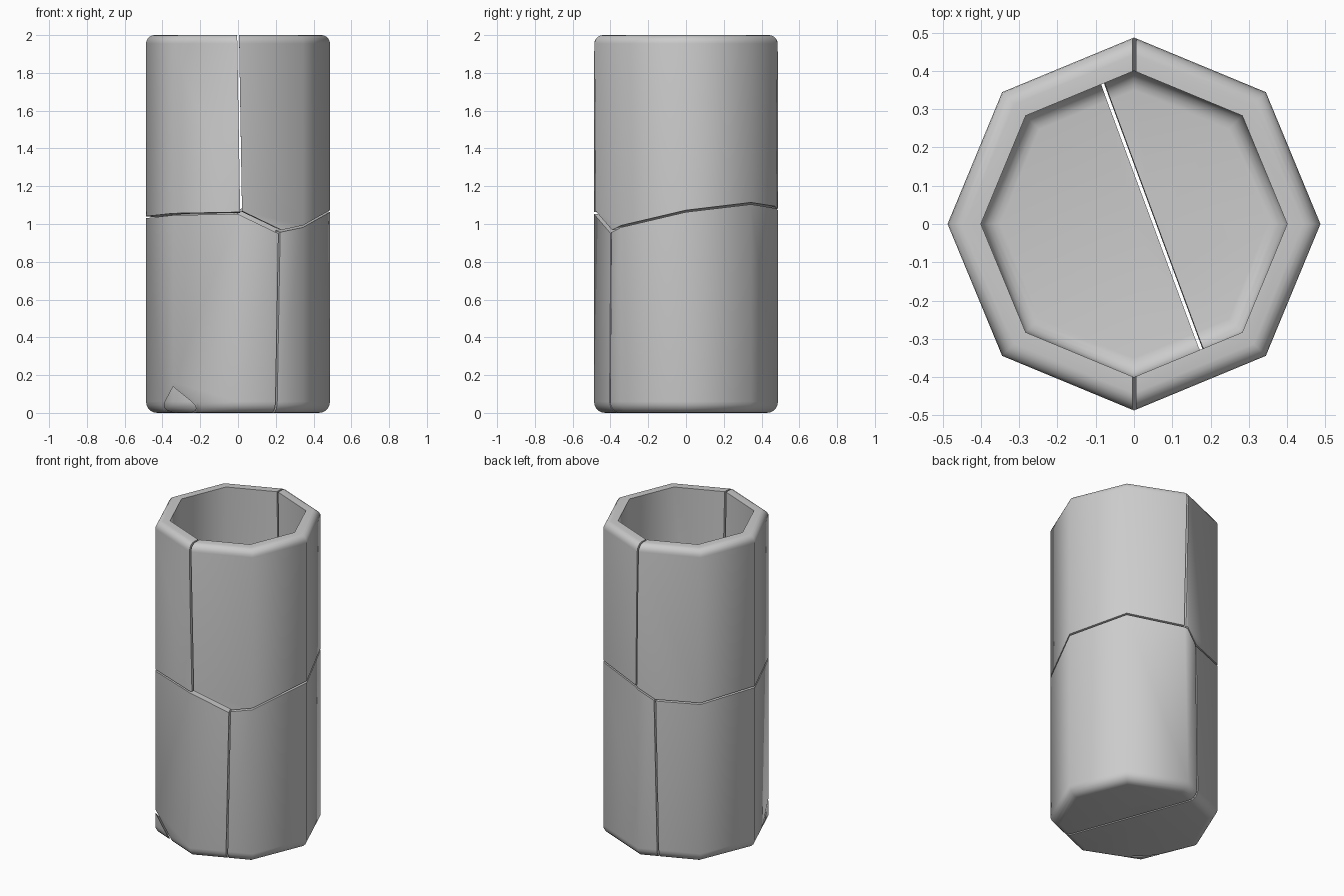
import bpy, bmesh, math
from mathutils import Vector

if "Cube" in bpy.data.objects:
    bpy.data.objects.remove(bpy.data.objects["Cube"])

SIDES = 8


def arc(cx, cz, rad, a0, a1, n=5):
    """Points of a rounded corner in the (radius, z) profile."""
    return [(cx + rad * math.cos(math.radians(a0 + (a1 - a0) * i / n)),
             cz + rad * math.sin(math.radians(a0 + (a1 - a0) * i / n))) for i in range(n + 1)]


# Octagonal cup: outer wall, rounded rim, inner wall, rounded floor
profile = (arc(.427, .06, .06, -90, 0) + arc(.442, 1.955, .045, 0, 90)
           + [(.40, 2.0)] + arc(.35, .14, .05, 0, -90))


def cup_bmesh():
    bm = bmesh.new()
    rings = []
    for r, z in profile:
        rings.append([bm.verts.new((r * math.cos(k * math.tau / SIDES),
                                    r * math.sin(k * math.tau / SIDES), z))
                      for k in range(SIDES)])
    for a, b in zip(rings, rings[1:]):
        for k in range(SIDES):
            j = (k + 1) % SIDES
            bm.faces.new((a[k], a[j], b[j], b[k]))
    bottom = bm.verts.new((0, 0, profile[0][1]))
    floor = bm.verts.new((0, 0, profile[-1][1]))
    for k in range(SIDES):
        j = (k + 1) % SIDES
        bm.faces.new((bottom, rings[0][j], rings[0][k]))
        bm.faces.new((floor, rings[-1][k], rings[-1][j]))
    return bm


# Each fragment owns the region where its linear function (x, y, z, 1) is largest
LL = Vector((0, 0, 0, 0))
LR = .608 * Vector((1, .371, -.02, -.0525))
UL = Vector((0, .045, 1, -1.036))
UR = LR + 1.02 * Vector((-.14, -.177, 1, -1.0))
CHIP = Vector((-.634, -.62, -.464, -.361))
cells = {"lower_left_shard": LL, "lower_right_shard": LR,
         "upper_left_shard": UL, "upper_right_shard": UR, "corner_chip": CHIP}

# Side neighbour is cut first so the later cuts stay simple loops
order = {"lower_left_shard": ["lower_right_shard", "upper_left_shard", "upper_right_shard", "corner_chip"],
         "lower_right_shard": ["lower_left_shard", "upper_right_shard", "upper_left_shard"],
         "upper_left_shard": ["upper_right_shard", "lower_left_shard", "lower_right_shard"],
         "upper_right_shard": ["upper_left_shard", "lower_right_shard", "lower_left_shard"],
         "corner_chip": ["lower_left_shard"]}


def cut(bm, f, gap):
    """Keep the side where f > 0, set back by the gap, and cap the cut."""
    n = Vector(f[:3])
    length = n.length
    n /= length
    co = n * (-f[3] / length + gap)
    geom = bm.verts[:] + bm.edges[:] + bm.faces[:]
    bmesh.ops.bisect_plane(bm, geom=geom, dist=1e-6, plane_co=co, plane_no=n, clear_inner=True)
    rim = [e for e in bm.edges if e.is_boundary]
    if rim:
        caps = bmesh.ops.holes_fill(bm, edges=rim, sides=0)["faces"]
        bmesh.ops.triangulate(bm, faces=caps)


for name, others in order.items():
    bm = cup_bmesh()
    for other in others:
        wide = {name, other} == {"upper_right_shard", "lower_left_shard"}
        cut(bm, cells[name] - cells[other], .012 if wide else .005)
    bmesh.ops.recalc_face_normals(bm, faces=bm.faces[:])
    mesh = bpy.data.meshes.new(name)
    bm.to_mesh(mesh)
    bm.free()
    mesh.polygons.foreach_set("use_smooth", [True] * len(mesh.polygons))
    mesh.set_sharp_from_angle(angle=math.radians(50))
    bpy.context.collection.objects.link(bpy.data.objects.new(name, mesh))
